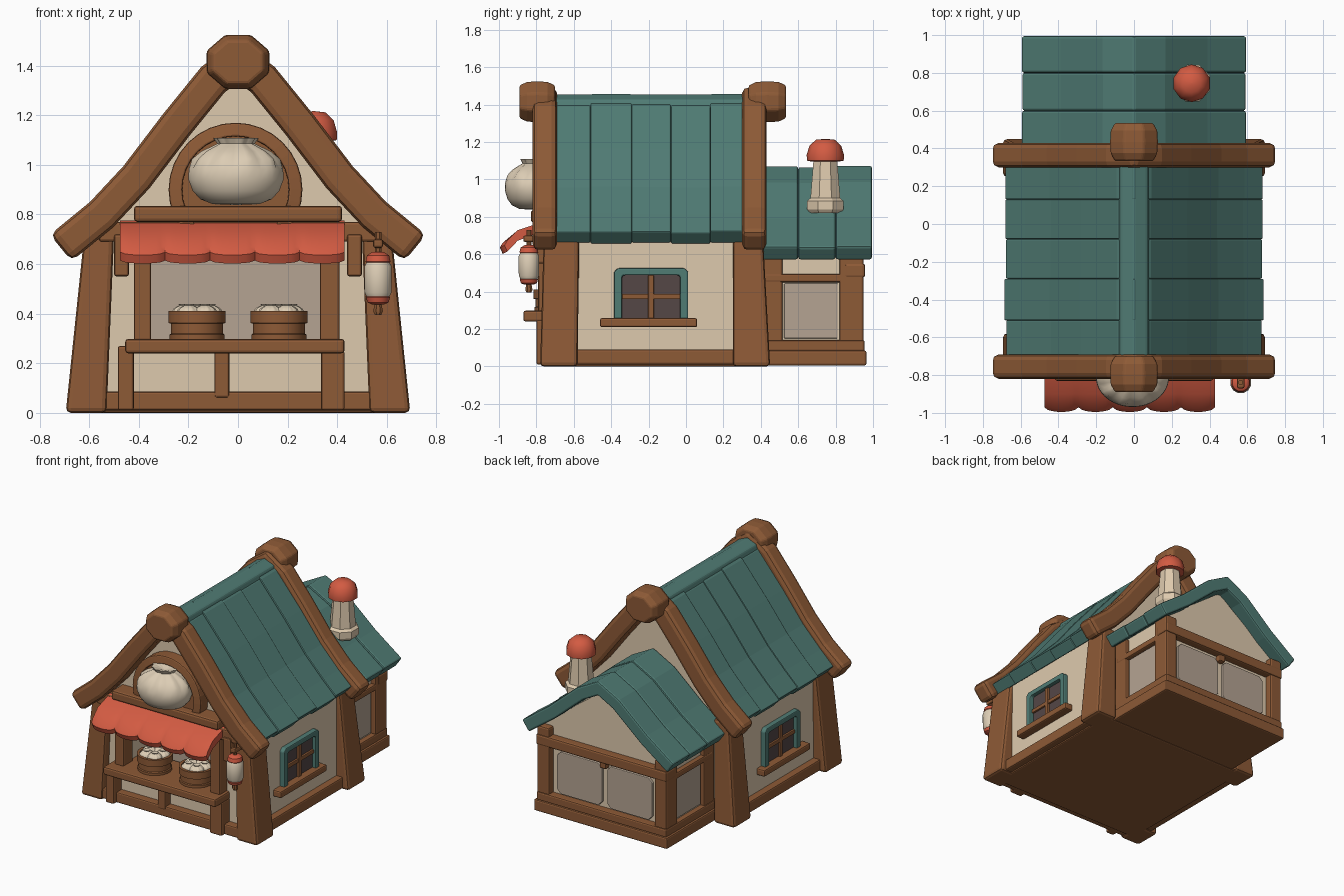
import bpy, math
from mathutils import Vector

if "Cube" in bpy.data.objects:
    bpy.data.objects.remove(bpy.data.objects["Cube"])


def mat(name, r, g, b):
    m = bpy.data.materials.new(name)
    m.diffuse_color = (r, g, b, 1)
    m.use_nodes = True
    m.node_tree.nodes["Principled BSDF"].inputs["Base Color"].default_value = m.diffuse_color
    return m


WOOD = mat("brown_wood", 0.27, 0.103, 0.037)
TEAL = mat("teal_shingle", 0.08, 0.20, 0.175)
CREAM = mat("cream_plaster", 0.73, 0.59, 0.42)
GREY = mat("grey_beige_panel", 0.46, 0.37, 0.29)
RED = mat("coral_red", 0.65, 0.105, 0.055)
DOUGH = mat("pale_dough", 0.72, 0.61, 0.46)
GLASS = mat("dark_glass", 0.09, 0.063, 0.062)


def make(name, verts, faces, m, bevel=0.0, mirror=False, smooth=0):
    me = bpy.data.meshes.new(name)
    me.from_pydata([tuple(v) for v in verts], [], faces)
    me.materials.append(m)
    ob = bpy.data.objects.new(name, me)
    bpy.context.collection.objects.link(ob)
    bpy.context.view_layer.objects.active = ob
    ob.select_set(True)
    bpy.ops.object.mode_set(mode='EDIT')
    bpy.ops.mesh.select_all(action='SELECT')
    bpy.ops.mesh.normals_make_consistent(inside=False)
    bpy.ops.object.mode_set(mode='OBJECT')
    if smooth:
        bpy.ops.object.shade_smooth_by_angle(angle=math.radians(smooth))
    ob.select_set(False)
    if bevel:
        b = ob.modifiers.new("bevel", 'BEVEL')
        b.width, b.segments, b.limit_method = bevel, 2, 'ANGLE'
    if mirror:
        ob.modifiers.new("mirror", 'MIRROR').use_mirror_merge = False
    return ob


def loft(name, rings, m, closed=False, **kw):
    n, k = len(rings[0]), len(rings)
    faces = [(i * n + j, i * n + (j + 1) % n, (i + 1) % k * n + (j + 1) % n, (i + 1) % k * n + j)
             for i in range(k if closed else k - 1) for j in range(n)]
    if not closed:
        faces += [tuple(range(n)), tuple(range((k - 1) * n, k * n))]
    return make(name, [v for r in rings for v in r], faces, m, **kw)


def box(name, x0, x1, y0, y1, z0, z1, m=WOOD, bevel=0.01, mirror=False, top=None):
    a, b, c, d = top or (x0, x1, y0, y1)
    return loft(name, [[(x0, y0, z0), (x1, y0, z0), (x1, y1, z0), (x0, y1, z0)],
                       [(a, c, z1), (b, c, z1), (b, d, z1), (a, d, z1)]], m, bevel=bevel, mirror=mirror)


def prism(name, pts, y0, y1, m, **kw):
    return loft(name, [[(x, y, z) for x, z in pts] for y in (y0, y1)], m, **kw)


def ribbon(name, half, width, y0, y1, m, bevel=0.01, lift=0.0):
    """Symmetric gable band of even width along a path from ridge to eave."""
    path = [Vector((-x, z)) for x, z in reversed(half[1:])] + [Vector(p) for p in half]
    up, low = [], []
    for i, p in enumerate(path):
        a = (p - path[max(i - 1, 0)]).normalized()
        b = (path[min(i + 1, len(path) - 1)] - p).normalized()
        t = (a + b).normalized()
        nrm = Vector((-t.y, t.x)) / max(0.5, t.dot(b if b.length else a))
        up.append(p + nrm * (width / 2 + lift))
        low.append(p - nrm * width / 2)
    rings = [[(u.x, y0, u.y), (u.x, y1, u.y), (l.x, y1, l.y), (l.x, y0, l.y)] for u, l in zip(up, low)]
    return loft(name, rings, m, bevel=bevel)


def lathe(name, prof, c, m, n=16, sy=1.0, pleat=0.0, pz=9.0, smooth=40):
    rings = []
    for r, z in prof:
        ring = []
        for i in range(n):
            a = 2 * math.pi * (i + 0.5) / n
            q = max(r, 0.001) * (1 + (pleat * math.cos(a * n / 4) if z > pz else 0))
            ring.append((c[0] + q * math.cos(a), c[1] + q * sy * math.sin(a), c[2] + z))
        rings.append(ring)
    return loft(name, rings, m, smooth=smooth)


def bun(name, c, s, sy=0.85):
    prof = [(0, -.12), (.09, -.117), (.14, -.098), (.17, -.065), (.187, -.02), (.185, .02), (.165, .06),
            (.13, .09), (.09, .11), (.07, .12), (.085, .142), (.045, .135), (0, .12)]
    return lathe(name, [(r * s, z * s) for r, z in prof], c, DOUGH, 40, sy, 0.07, 0.055 * s, 45)


# Floor and plaster walls (front wall in pieces around the shop opening)
box("floor", -.60, .60, -.72, .42, 0, .06)
body = [(-.6, .04), (.6, .04), (.6, .69), (0, 1.36), (-.6, .69)]
prism("main_walls", body, -.50, .34, CREAM)
prism("front_gable_wall", [(-.6, .64), (.6, .64), (.6, .69), (0, 1.36), (-.6, .69)], -.71, -.5, CREAM)
box("front_side_wall", .37, .6, -.71, -.5, .04, .65, CREAM, 0, True)
box("front_low_wall", -.4, .4, -.71, -.5, .04, .26, CREAM, 0)
box("shop_back_panel", -.37, .37, -.508, -.50, .26, .64, GREY, 0)

# Tapered corner posts and sills
for tag, y0, y1, t0, t1 in (("front", -.78, -.58, -.76, -.57), ("rear", .25, .45, .25, .41)):
    box(tag + "_corner_post", .53, .695, y0, y1, 0, .72, bevel=.02, mirror=True, top=(.50, .62, t0, t1))
box("side_sill", .57, .65, -.62, .30, .01, .09, mirror=True)
box("front_sill", -.55, .55, -.765, -.66, .01, .085)

# Curved gable boards and chunky ridge ends
barge = [(0, 1.415), (.10, 1.345), (.25, 1.16), (.41, .95), (.55, .80), (.715, .665)]
for tag, y0, y1, by0, by1 in (("front", -.82, -.69, -.89, -.70), ("rear", .30, .43, .335, .535)):
    ribbon(tag + "_gable_board", barge, .138, y0, y1, WOOD, .03)
    knob = [(.137 * math.cos(a), 1.415 + .118 * math.sin(a))
            for a in (math.pi * (i + .5) / 4 for i in range(8))]
    mid = (by0 + by1) / 2
    loft(tag + "_ridge_end", [[(x * s, y, 1.415 + (z - 1.415) * s) for x, z in knob]
                              for y, s in ((by0, .8), (by0 + .04, .97), (mid, 1), (by1 - .04, .97), (by1, .8))],
         WOOD, bevel=.01)

# Main roof planks and ridge cap
roof = [(0, 1.40), (.06, 1.36), (.25, 1.135), (.41, .93), (.55, .785), (.65, .69)]
seams = [-.71, -.51, -.29, -.08, .13, .34]
for i in range(5):
    r = roof[:-1] + [(.65 + .006 * (i % 2), .69 - .006 * (i % 2))]
    ribbon(f"roof_plank_{i+1}", r, .08, seams[i], seams[i + 1], TEAL, .007, .008 * ((i * 2) % 3) / 2)
prism("ridge_cap", [(-.095, 1.35), (-.07, 1.425), (0, 1.455), (.07, 1.425), (.095, 1.35), (0, 1.40)],
      -.70, .34, TEAL, bevel=.01)

# Side windows
oct_out = [(-.385, .25), (.012, .25), (.012, .505), (-.008, .525), (-.365, .525), (-.385, .505)]
oct_in = [(-.342, .25), (-.031, .25), (-.031, .478), (-.041, .488), (-.332, .488), (-.342, .478)]
loft("window_frame", [[(.59, y, z), (.635, y, z), (.635, v, w), (.59, v, w)]
                      for (y, z), (v, w) in zip(oct_out, oct_in)], TEAL, closed=True, bevel=.008, mirror=True)
box("window_glass", .60, .607, -.345, -.03, .25, .49, GLASS, 0, True)
box("window_upright", .60, .622, -.203, -.172, .25, .488, WOOD, .004, True)
box("window_crossbar", .60, .62, -.342, -.03, .36, .388, WOOD, .004, True)
box("window_sill", .58, .66, -.46, .06, .21, .258, WOOD, .01, True)

# Shop front timber
box("counter", -.455, .43, -.87, -.52, .24, .298, bevel=.012)
box("counter_post_left", -.485, -.42, -.80, -.70, .01, .27)
box("counter_post_middle", -.095, -.035, -.77, -.70, .06, .25)
box("counter_post_right", .335, .43, -.80, -.70, .01, .25)
box("opening_post_left", -.42, -.35, -.79, -.68, .29, .70)
box("opening_post_right", .33, .41, -.79, -.68, .29, .70)
box("lintel", -.56, .56, -.79, -.68, .69, .77)
box("gable_beam", -.42, .42, -.83, -.68, .77, .835, bevel=.014)
box("eave_bracket", .44, .50, -.80, -.70, .55, .72, mirror=True)

# Scalloped awning
rings = []
for i in range(51):
    u = i / 50
    f = abs(math.sin(math.pi * 5 * u)) ** .5
    x, yf, zf = -.475 + .905 * u, -.97 - .025 * f, .648 - .012 * f
    rings.append([(x, -.76, .775), (x, -.90, .728), (x, yf + .015, zf + .025), (x, yf, zf),
                  (x, yf + .015, zf - .034), (x, -.90, .672), (x, -.76, .725)])
loft("awning", rings, RED, smooth=35)

# Round gable sign with large bun
circ = [(math.cos(2 * math.pi * i / 32), math.sin(2 * math.pi * i / 32)) for i in range(32)]
prism("sign_disc", [(-.01 + .25 * c, .90 + .25 * s) for c, s in circ], -.77, -.69, WOOD)
loft("sign_rim", [[(-.01 + r * c, y, .90 + r * s) for r, y in ((.215, -.70), (.215, -.80), (.27, -.79), (.27, -.70))]
                  for c, s in circ], WOOD, closed=True, bevel=.008)
bun("sign_bun", (-.008, -.815, .962), 1.03, .80)

# Steamer baskets with small buns
for k, bx in enumerate((-.165, .165)):
    lathe(f"basket_{k+1}", [(0, .29), (.112, .29), (.112, .315), (.106, .32), (.106, .36), (.117, .362),
                            (.117, .41), (.098, .41), (.098, .385), (0, .385)],
          (bx, -.70, 0), WOOD, 20, smooth=35)
    for j in range(5):
        a = 2 * math.pi * j / 5 + .3
        bun(f"small_bun_{k+1}_{j+1}", (bx + .055 * math.cos(a), -.70 + .055 * math.sin(a), .402), .26, 1)

# Hanging lantern
L = (.565, -.84, 0)
box("lantern_arm", .545, .585, -.87, -.70, .665, .70)
lathe("lantern_hook", [(.014, .63), (.014, .73)], L, WOOD, 8)
lathe("lantern_top", [(.045, .60), (.052, .61), (.046, .635), (.025, .648)], L, RED, 12)
lathe("lantern_body", [(.046, .465), (.056, .485), (.057, .59), (.046, .61)], L, DOUGH, 12)
lathe("lantern_bottom", [(.025, .437), (.044, .445), (.05, .465), (.04, .48)], L, RED, 12)
lathe("lantern_tassel", [(.014, .395), (.021, .41), (.014, .445)], L, WOOD, 8)

# Rear annex: base, walls, timber and panels
box("annex_base", -.525, .525, .38, .965, .005, .085)
box("annex_sill", -.512, .512, .38, .955, .08, .14)
prism("annex_walls", [(-.475, .1), (.475, .1), (.475, .63), (0, .98), (-.475, .63)], .33, .90, CREAM)
box("annex_corner_post", .415, .51, .82, .95, .13, .61, bevel=.012, mirror=True)
box("annex_inner_post", .43, .505, .40, .515, .13, .61, mirror=True)
box("annex_side_beam", .45, .508, .42, .85, .45, .495, mirror=True)
box("annex_back_beam", -.515, .515, .85, .957, .475, .55, bevel=.012)
box("annex_beam_peg", -.025, .025, .88, .94, .43, .49)
box("annex_side_panel", .47, .483, .525, .81, .15, .445, GREY, .004, True)
c = .03
prism("annex_back_panel", [(.02 + c, .15), (.375 - c, .15), (.375, .15 + c), (.375, .45 - c), (.375 - c, .45),
                           (.02 + c, .45), (.02, .45 - c), (.02, .15 + c)], .89, .918, GREY, bevel=.005, mirror=True)

# Annex roof planks
for i, (y0, y1, l) in enumerate(((.36, .60, .004), (.60, .80, 0), (.80, .995, .006))):
    ribbon(f"annex_roof_plank_{i+1}", [(0, 1.02), (.14, .945), (.36, .755), (.57, .602)],
           .084, y0, y1, TEAL, .012, l)

# Chimney
C = (.305, .745, 0)
lathe("chimney_stack", [(.09, .82), (.105, .84), (.105, .885), (.086, .90), (.068, 1.11)], C, CREAM, 8, smooth=0)
lathe("chimney_cap", [(.07, 1.095), (.098, 1.10), (.10, 1.13), (.085, 1.18), (.05, 1.212), (0, 1.217)],
      C, RED, 10, smooth=40)
